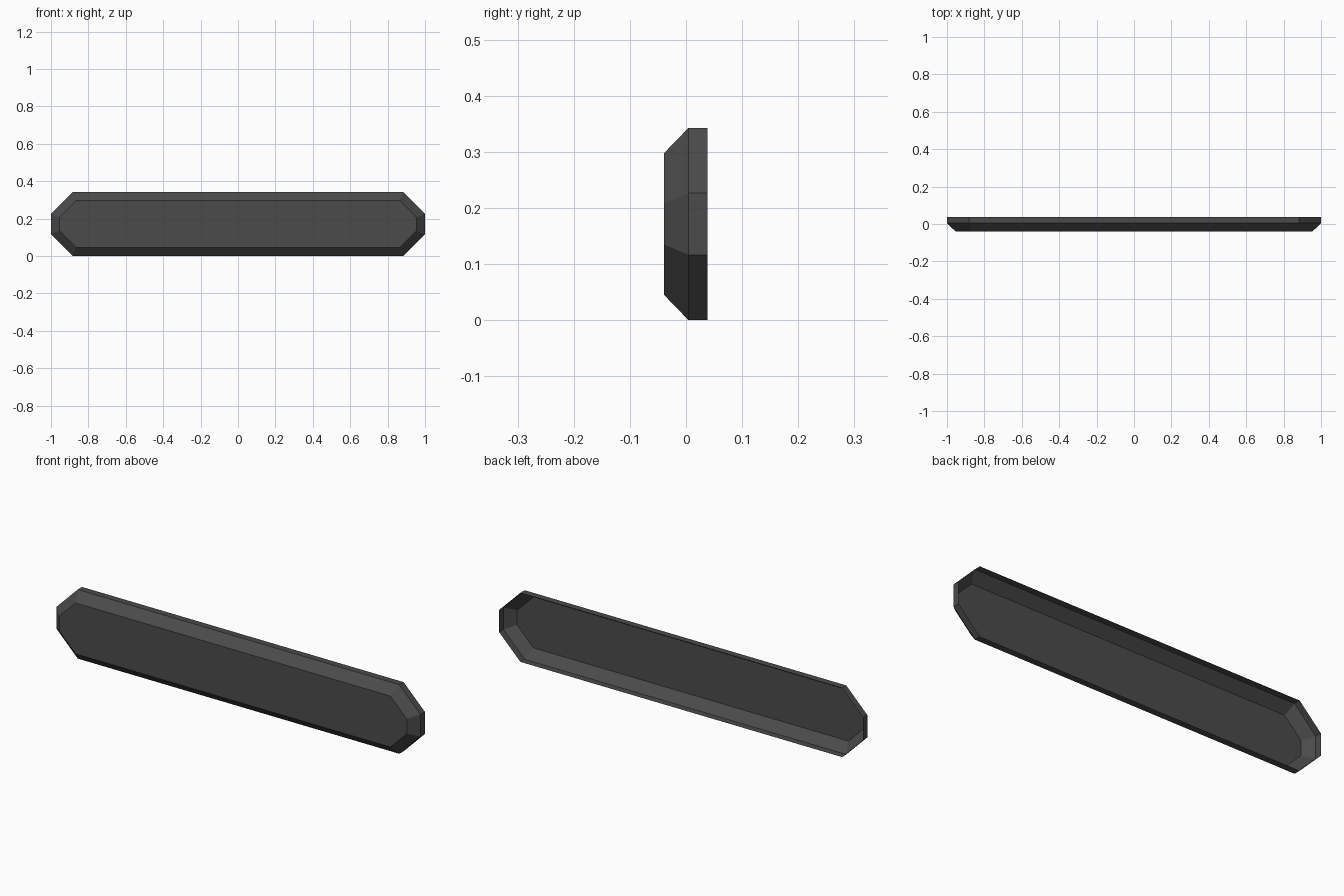
import bpy, bmesh

if "Cube" in bpy.data.objects:
    bpy.data.objects.remove(bpy.data.objects["Cube"])

H = 0.343  # overall height


def octagon(bm, y, inset, chamfer):
    """Ring of 8 verts: rectangle with cut corners, seen from the front."""
    x, z0, z1, c = 1.0 - inset, inset, H - inset, chamfer
    pts = [(-x + c, z0), (x - c, z0), (x, z0 + c), (x, z1 - c),
           (x - c, z1), (-x + c, z1), (-x, z1 - c), (-x, z0 + c)]
    return [bm.verts.new((px, y, pz)) for px, pz in pts]


# Hollow plate: front panel, sloped bevel, straight rim, open back
bm = bmesh.new()
rings = [octagon(bm, -0.039, 0.045, 0.090),
         octagon(bm, 0.0045, 0.0, 0.1165),
         octagon(bm, 0.038, 0.0, 0.1165)]
bm.faces.new(rings[0])
for a, b in zip(rings, rings[1:]):
    for i in range(8):
        j = (i + 1) % 8
        bm.faces.new((a[j], a[i], b[i], b[j]))

mesh = bpy.data.meshes.new("bevelled_plate")
bm.to_mesh(mesh)
bm.free()
plate = bpy.data.objects.new("bevelled_plate", mesh)
bpy.context.collection.objects.link(plate)

# Single dark grey colour
grey = bpy.data.materials.new("dark_grey")
grey.diffuse_color = (0.07, 0.07, 0.07, 1.0)
grey.use_nodes = True
grey.node_tree.nodes["Principled BSDF"].inputs["Base Color"].default_value = grey.diffuse_color
mesh.materials.append(grey)
